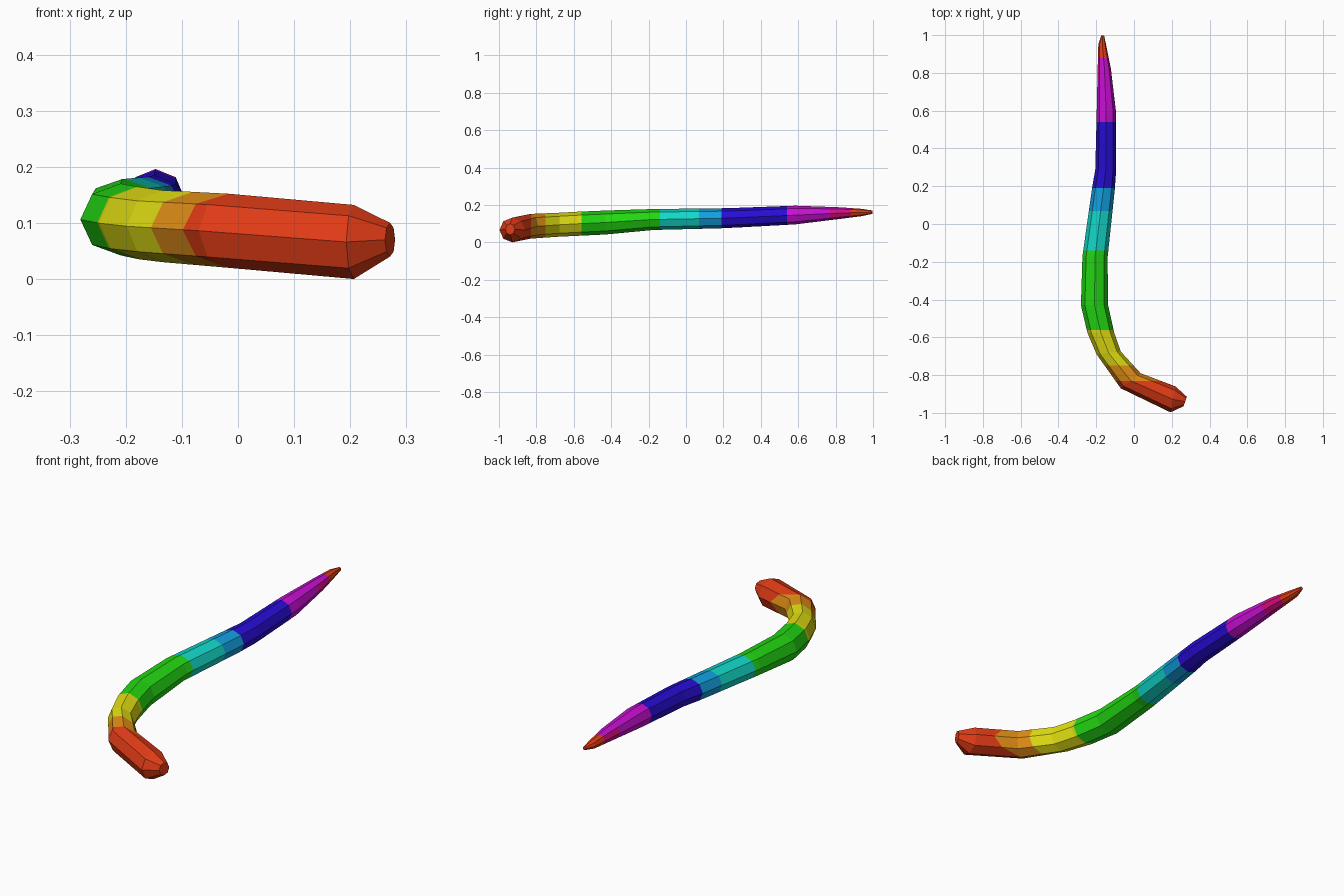
import bpy, bmesh, math
from mathutils import Vector

if "Cube" in bpy.data.objects:
    bpy.data.objects.remove(bpy.data.objects["Cube"])

SIDES = 8

# Cross-sections from head to tail: left x, y, right x, y, bottom z, top z
RINGS = [
    (0.262, -0.965, 0.28, -0.915, 0.04, 0.10),
    (0.193, -0.997, 0.22, -0.86, 0.0, 0.132),
    (-0.07, -0.87, 0.035, -0.79, 0.02, 0.152),
    (-0.198, -0.69, -0.07, -0.675, 0.03, 0.158),
    (-0.247, -0.575, -0.105, -0.575, 0.035, 0.164),
    (-0.281, -0.43, -0.137, -0.43, 0.042, 0.17),
    (-0.273, -0.17, -0.14, -0.18, 0.066, 0.178),
    (-0.222, 0.19, -0.102, 0.18, 0.075, 0.182),
    (-0.205, 0.29, -0.094, 0.29, 0.08, 0.185),
    (-0.198, 0.57, -0.096, 0.60, 0.096, 0.196),
    (-0.192, 0.84, -0.122, 0.82, 0.126, 0.187),
    (-0.189, 0.95, -0.144, 0.93, 0.14, 0.179),
    (-0.173, 0.998, -0.158, 0.998, 0.153, 0.17),
]

COLORS = {
    "red": (0.76, 0.045, 0.008),
    "orange": (0.75, 0.27, 0.008),
    "yellow": (0.74, 0.72, 0.006),
    "green": (0.016, 0.68, 0.006),
    "teal": (0.006, 0.68, 0.58),
    "sky_blue": (0.006, 0.34, 0.72),
    "blue": (0.02, 0.004, 0.65),
    "purple": (0.58, 0.005, 0.65),
    "pink": (0.70, 0.004, 0.22),
}
# Colour bands: upper y limit and colour
BANDS = [(-0.83, "red"), (-0.75, "orange"), (-0.56, "yellow"),
         (-0.14, "green"), (0.07, "teal"), (0.19, "sky_blue"),
         (0.54, "blue"), (0.77, "purple"), (0.88, "pink"), (2.0, "red")]

# Body swept through the octagonal rings
bm = bmesh.new()
loops = []
for lx, ly, rx, ry, z0, z1 in RINGS:
    mid = Vector(((lx + rx) / 2, (ly + ry) / 2, (z0 + z1) / 2))
    side = Vector(((rx - lx) / 2, (ry - ly) / 2, 0))
    up = Vector((0, 0, (z1 - z0) / 2))
    loops.append([bm.verts.new(mid + side * math.cos(a) + up * math.sin(a))
                  for a in (2 * math.pi * i / SIDES for i in range(SIDES))])
for a, b in zip(loops, loops[1:]):
    for i in range(SIDES):
        j = (i + 1) % SIDES
        bm.faces.new((a[i], a[j], b[j], b[i]))
bm.faces.new(loops[0])
bm.faces.new(loops[-1])

# Cut the surface at every colour boundary
for y, _ in BANDS[:-1]:
    bmesh.ops.bisect_plane(bm, geom=bm.verts[:] + bm.edges[:] + bm.faces[:],
                           plane_co=(0, y, 0), plane_no=(0, 1, 0))
bmesh.ops.recalc_face_normals(bm, faces=bm.faces[:])

# Paint the bands by position; the pink band leaves the back ridge purple
names = list(COLORS)
for f in bm.faces:
    y = f.calc_center_median().y
    name = next(n for limit, n in BANDS if y < limit)
    if name == "pink" and f.normal.z > 0.65:
        name = "purple"
    f.material_index = names.index(name)

mesh = bpy.data.meshes.new("worm_body")
bm.to_mesh(mesh)
bm.free()
for name, rgb in COLORS.items():
    mat = bpy.data.materials.new(name)
    mat.diffuse_color = (*rgb, 1)
    mat.use_nodes = True
    mat.node_tree.nodes["Principled BSDF"].inputs["Base Color"].default_value = mat.diffuse_color
    mesh.materials.append(mat)
bpy.context.collection.objects.link(bpy.data.objects.new("worm_body", mesh))
